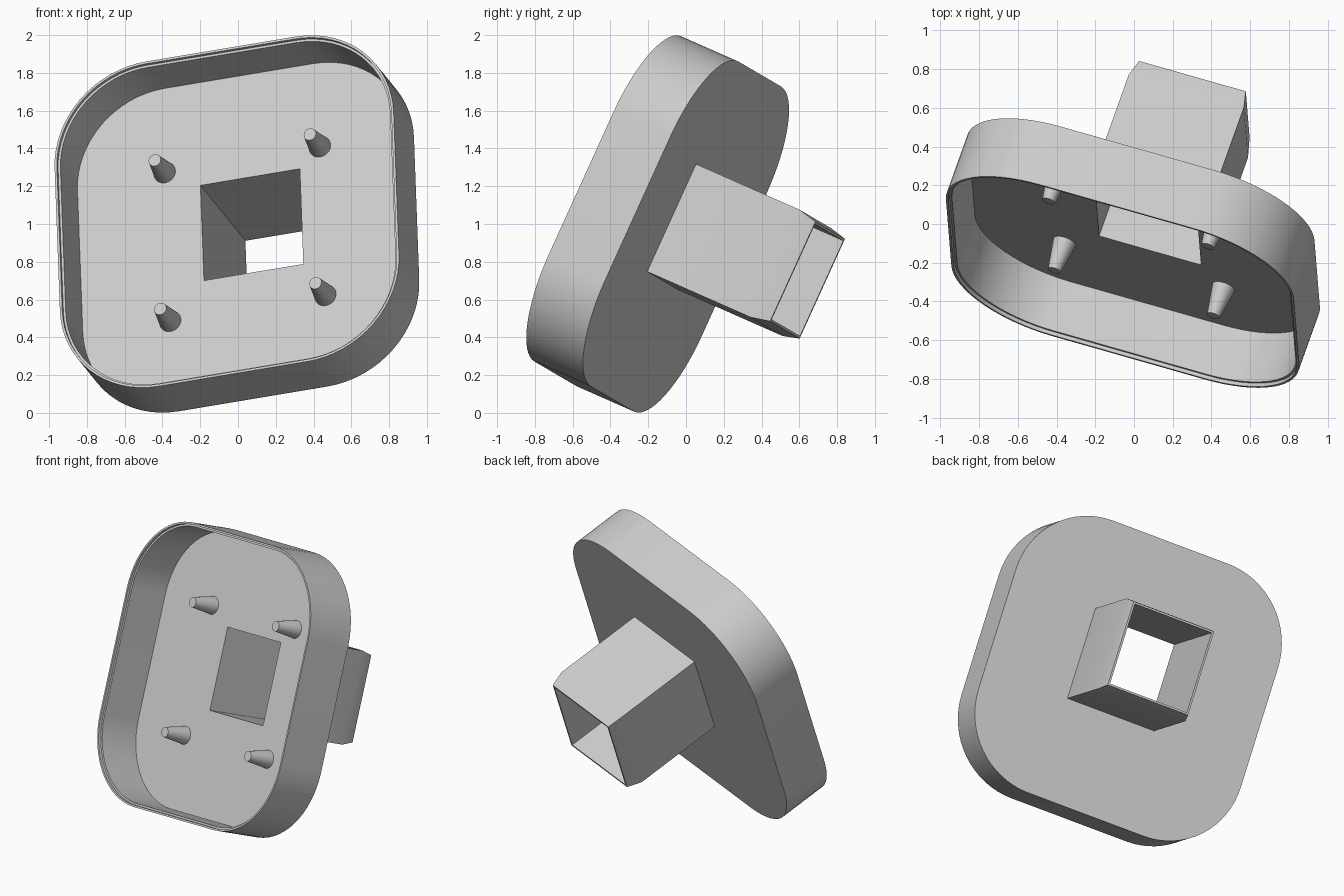
import bpy, bmesh, math
from mathutils import Matrix, Vector

if "Cube" in bpy.data.objects:
    bpy.data.objects.remove(bpy.data.objects["Cube"], do_unlink=True)

GREY = (0.6, 0.6, 0.6, 1.0)
mat = bpy.data.materials.new("light grey plastic")
mat.use_nodes = True
mat.diffuse_color = GREY
bsdf = next(n for n in mat.node_tree.nodes if n.type == "BSDF_PRINCIPLED")
bsdf.inputs["Base Color"].default_value = GREY

# Tilted frame: across, up and outward axes of the tray
across = Vector((0.949, -0.27, 0.158)).normalized()
up = Vector((-0.036, 0.414, 0.909))
up = (up - across * up.dot(across)).normalized()
outward = across.cross(up)
FRAME = Matrix((across, up, outward)).transposed().to_4x4()
FRAME.translation = (0.048, 0.0, 0.934)

HALF, RADIUS, DEPTH = 0.945, 0.53, 0.345
WALL, LIP, FLOOR = 0.026, 0.013, 0.035
HOLE, HOLE_CENTRE = 0.277, (0.04, 0.047)
STEPS = 16


def ring(bm, half, radius, z, centre=(0, 0)):
    """Rounded square loop of vertices; a zero radius gives sharp corners."""
    verts = []
    for corner in range(4):
        mid = math.pi / 4 + corner * math.pi / 2
        reach = (half - radius) * math.sqrt(2)
        for i in range(STEPS + 1):
            a = mid + (i / STEPS - 0.5) * math.pi / 2
            verts.append(bm.verts.new((
                centre[0] + reach * math.cos(mid) + radius * math.cos(a),
                centre[1] + reach * math.sin(mid) + radius * math.sin(a), z)))
    return verts


def finish(bm, name):
    bmesh.ops.remove_doubles(bm, verts=bm.verts, dist=1e-5)
    bmesh.ops.recalc_face_normals(bm, faces=bm.faces)
    mesh = bpy.data.meshes.new(name)
    bm.to_mesh(mesh)
    bm.free()
    mesh.materials.append(mat)
    obj = bpy.data.objects.new(name, mesh)
    bpy.context.collection.objects.link(obj)
    obj.matrix_world = FRAME
    mesh.shade_smooth()
    mesh.set_sharp_from_angle(angle=math.radians(30))
    return obj


def loft(name, profile):
    """Closed band of faces through successive rings."""
    bm = bmesh.new()
    rings = [ring(bm, *p) for p in profile]
    for a, b in zip(rings, rings[1:] + rings[:1]):
        for i in range(len(a)):
            j = (i + 1) % len(a)
            bm.faces.new((a[i], a[j], b[j], b[i]))
    return finish(bm, name)


# Rounded tray with a stepped rim and a square hole in its floor
loft("tray", [
    (HOLE, 0, 0, HOLE_CENTRE),
    (HALF, RADIUS, 0),
    (HALF, RADIUS, DEPTH),
    (HALF - LIP, RADIUS - LIP, DEPTH),
    (HALF - LIP, RADIUS - LIP, DEPTH - 0.02),
    (HALF - WALL, RADIUS - WALL, DEPTH - 0.02),
    (HALF - WALL, RADIUS - WALL, FLOOR),
    (HOLE, 0, FLOOR, HOLE_CENTRE),
])

# Square socket behind the tray, tapering slightly at its open end
loft("square_socket", [
    (0.313, 0, 0, HOLE_CENTRE),
    (0.313, 0, -0.63, HOLE_CENTRE),
    (0.29, 0, -0.73, HOLE_CENTRE),
    (HOLE, 0, -0.73, HOLE_CENTRE),
    (HOLE, 0, 0, HOLE_CENTRE),
])

# Four tapered mounting pegs on the tray floor
PITCH, PEG = 0.4325, 0.17
for side, sx in (("left", 1), ("right", -1)):
    for level, sy in (("upper", 1), ("lower", -1)):
        bm = bmesh.new()
        bmesh.ops.create_cone(
            bm, cap_ends=True, segments=32, radius1=0.06, radius2=0.034,
            depth=PEG, matrix=Matrix.Translation(
                (sx * PITCH, sy * PITCH, FLOOR + PEG / 2)))
        finish(bm, f"{level}_{side}_peg")
